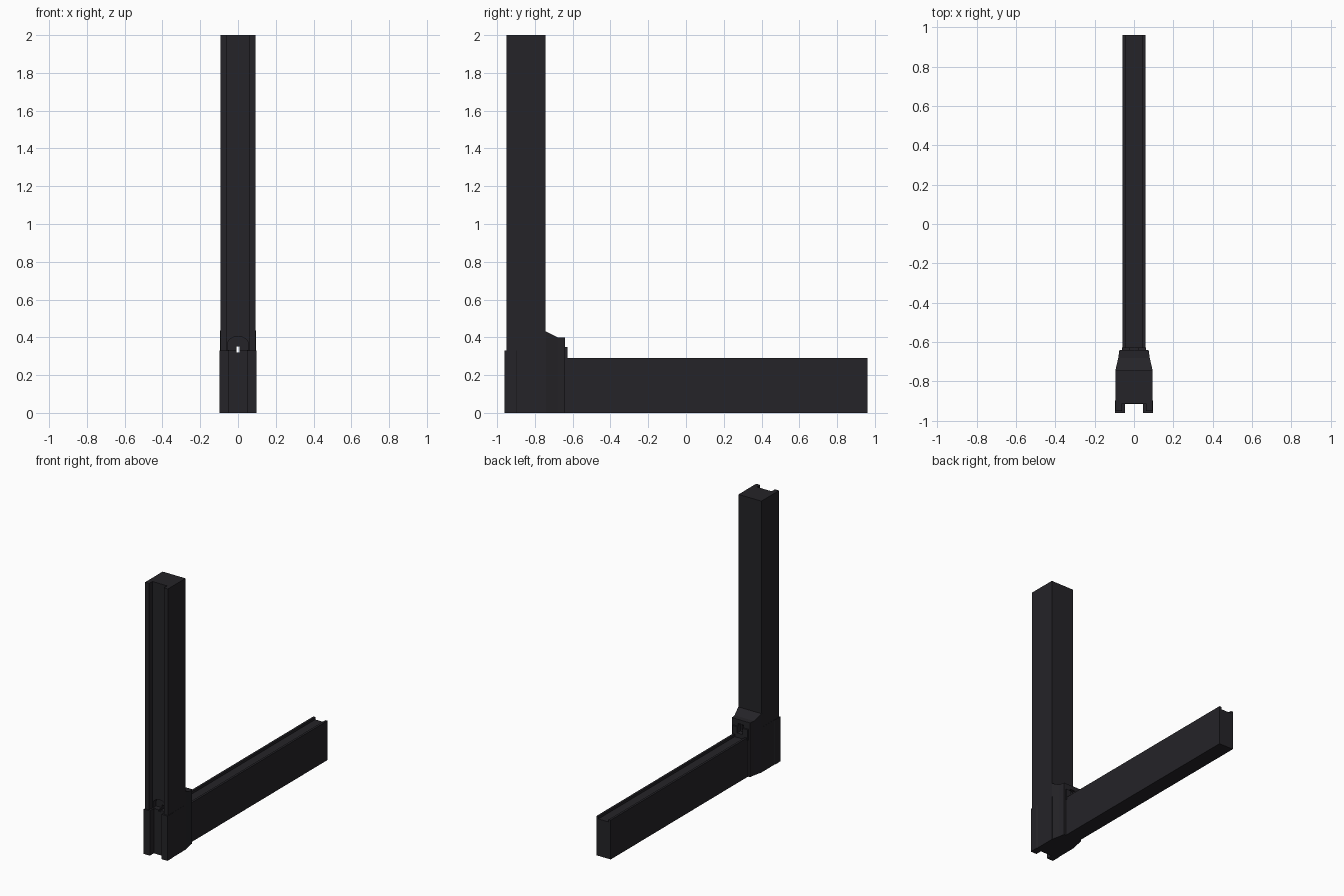
import bpy, bmesh, math

if "Cube" in bpy.data.objects:
    bpy.data.objects.remove(bpy.data.objects["Cube"])

mat = bpy.data.materials.new("dark_metal")
mat.diffuse_color = (0.018, 0.017, 0.021, 1)
mat.use_nodes = True
mat.node_tree.nodes["Principled BSDF"].inputs["Base Color"].default_value = mat.diffuse_color


def prism(name, outline, lo, hi, axis="z"):
    """Extrude an outline along z or y; hi may be one value per point."""
    his = hi if isinstance(hi, (list, tuple)) else [hi] * len(outline)

    def place(a, b, c):
        return (a, b, c) if axis == "z" else (a, c, b)

    bm = bmesh.new()
    low = [bm.verts.new(place(a, b, lo)) for a, b in outline]
    top = [bm.verts.new(place(a, b, h)) for (a, b), h in zip(outline, his)]
    n = len(outline)
    bm.faces.new(low)
    if not isinstance(hi, (list, tuple)):
        bm.faces.new(top)
    else:
        # Sloped top: quads strung between mirrored pairs of points
        for i in range(n // 2 - 1):
            bm.faces.new((top[i], top[i + 1], top[n - 2 - i], top[n - 1 - i]))
    for i in range(n):
        j = (i + 1) % n
        bm.faces.new((low[i], low[j], top[j], top[i]))
    bmesh.ops.recalc_face_normals(bm, faces=bm.faces)
    mesh = bpy.data.meshes.new(name)
    bm.to_mesh(mesh)
    bm.free()
    ob = bpy.data.objects.new(name, mesh)
    bpy.context.collection.objects.link(ob)
    mesh.materials.append(mat)
    return ob


def mirrored(half):
    return half + [(-x, y) for x, y in reversed(half)]


def rect(x0, x1, y0, y1):
    return [(x0, y0), (x1, y0), (x1, y1), (x0, y1)]


def cut(ob, cutters):
    for c in cutters:
        m = ob.modifiers.new("opening", "BOOLEAN")
        m.operation = "DIFFERENCE"
        m.solver = "EXACT"
        m.object = c


# Upright post with a groove down its front
post = prism("upright_post", mirrored([(0.06, -0.912), (0.06, -0.95), (0.093, -0.95),
                                       (0.093, -0.745)]), 0.0, 2.0)

# Foot beam with a shallow groove along its top
beam = prism("foot_beam", mirrored([(0.058, 0.0), (0.058, 0.29), (0.042, 0.29),
                                    (0.042, 0.272)]), -0.65, 0.96, "y")

# Sleeve hugging the post, with front jaws either side of the groove
sleeve = prism("bracket_sleeve", mirrored([(0.047, -0.914), (0.047, -0.96), (0.097, -0.96),
                                           (0.097, -0.90), (0.094, -0.895), (0.094, -0.74)]),
               0.0, 0.33)

# Tapered joint behind the post, with a sloped shoulder
joint = prism("bracket_joint", mirrored([(0.094, -0.75), (0.094, -0.742), (0.080, -0.68),
                                         (0.074, -0.64)]),
              0.0, [0.435, 0.432, 0.40, 0.40, 0.40, 0.40, 0.432, 0.435])

# Small flange above the beam
flange = prism("bracket_flange", rect(-0.062, 0.062, 0.27, 0.35), -0.65, -0.628, "y")

# Arched pocket in the front, rear socket and bolt slot running through
arch = [(0.055 * math.cos(i * math.pi / 12), 0.365 + 0.04 * math.sin(i * math.pi / 12))
        for i in range(13)]
pocket = prism("pocket_cutter", arch + [(-0.055, 0.332), (0.055, 0.332)], -1.0, -0.875, "y")
slot = prism("slot_cutter", rect(-0.009, 0.009, 0.32, 0.352), -1.1, -0.5, "y")
socket = prism("socket_cutter", rect(-0.022, 0.022, 0.305, 0.37), -0.665, -0.55, "y")
cut(post, [pocket, slot])
cut(sleeve, [slot])
cut(joint, [slot, socket])
cut(flange, [slot, socket])

# Apply the cuts and discard the cutters
bpy.context.view_layer.update()
for ob in (post, sleeve, joint, flange):
    deps = bpy.context.evaluated_depsgraph_get()
    mesh = bpy.data.meshes.new_from_object(ob.evaluated_get(deps))
    ob.modifiers.clear()
    ob.data = mesh
for c in (pocket, slot, socket):
    bpy.data.objects.remove(c)
